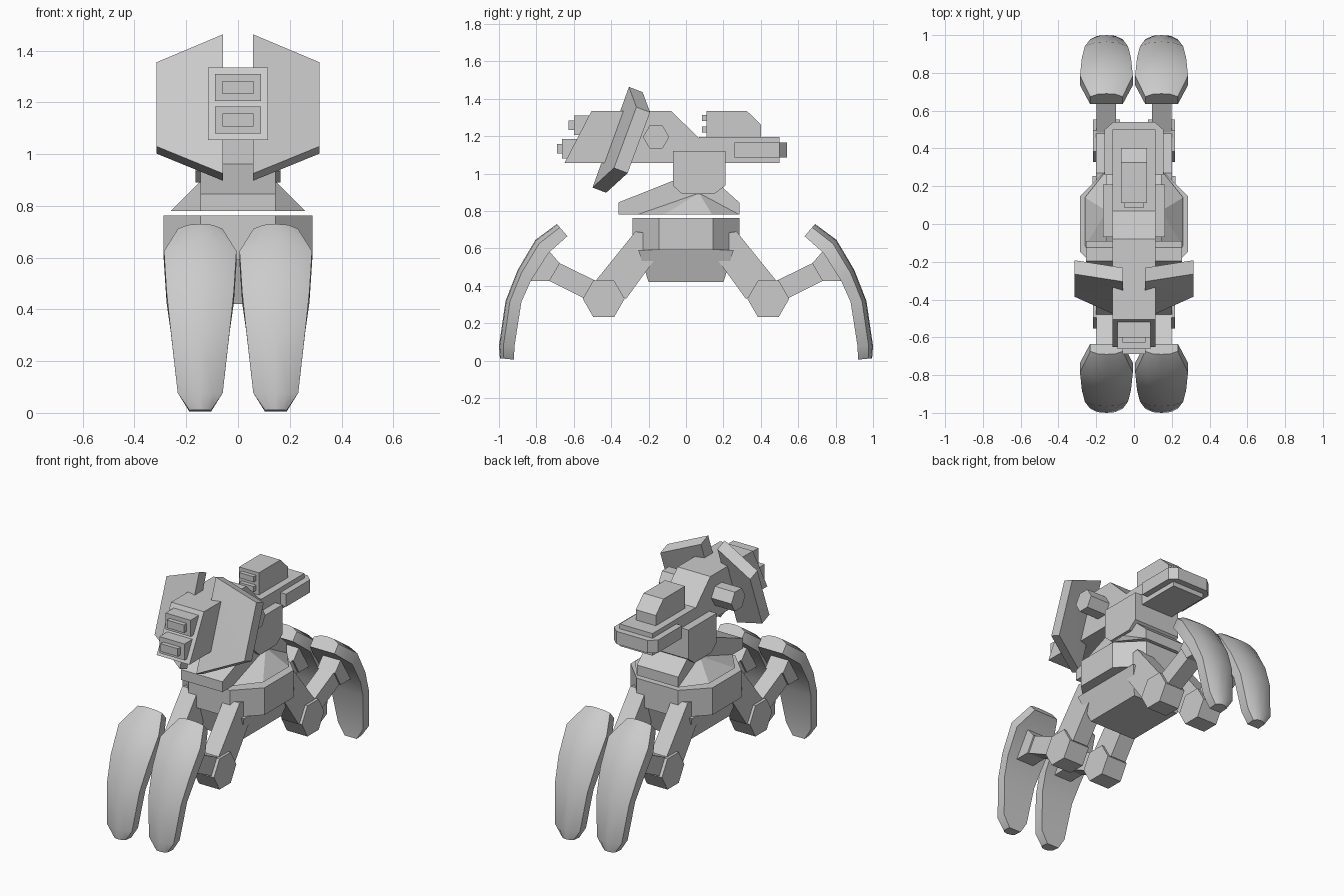
import bpy, bmesh, math
from mathutils import Vector

if "Cube" in bpy.data.objects:
    bpy.data.objects.remove(bpy.data.objects["Cube"])

grey = bpy.data.materials.new("light_grey")
grey.diffuse_color = (0.6, 0.6, 0.6, 1)
grey.use_nodes = True
grey.node_tree.nodes["Principled BSDF"].inputs["Base Color"].default_value = grey.diffuse_color


def finish(name, bm):
    bmesh.ops.recalc_face_normals(bm, faces=bm.faces)
    me = bpy.data.meshes.new(name)
    bm.to_mesh(me)
    bm.free()
    me.materials.append(grey)
    ob = bpy.data.objects.new(name, me)
    bpy.context.collection.objects.link(ob)
    return ob


def hull(name, pts):
    """Convex solid around a few corner points."""
    bm = bmesh.new()
    for p in pts:
        bm.verts.new(p)
    res = bmesh.ops.convex_hull(bm, input=bm.verts)
    bmesh.ops.delete(bm, geom=[v for v in bm.verts if not v.link_faces], context='VERTS')
    bmesh.ops.dissolve_limit(bm, angle_limit=0.01, verts=bm.verts, edges=bm.edges)
    return finish(name, bm)


def prism(name, profile, x0, x1):
    """Side profile (y, z) extruded along x."""
    bm = bmesh.new()
    face = bm.faces.new([bm.verts.new((x0, y, z)) for y, z in profile])
    ext = bmesh.ops.extrude_face_region(bm, geom=[face])
    bmesh.ops.translate(bm, vec=(x1 - x0, 0, 0),
                        verts=[g for g in ext['geom'] if isinstance(g, bmesh.types.BMVert)])
    return finish(name, bm)


def box(name, x, y0, y1, z0, z1):
    return prism(name, [(y0, z0), (y1, z0), (y1, z1), (y0, z1)], -x, x)


def hexagon(y, z, r):
    return [(y + r * math.cos(k * math.pi / 3), z + r * math.sin(k * math.pi / 3)) for k in range(6)]


def shin(name, sx, sy):
    """Curved, slightly domed leg shell lofted through a few rows."""
    # outer y, outer z, inner y, inner z, half width
    rows = [(.69, .73, .634, .665, .086), (.805, .645, .735, .575, .14),
            (.90, .484, .83, .425, .13), (.965, .318, .88, .313, .114),
            (1.0, .077, .917, .077, .087), (.995, .012, .92, .005, .042)]
    section = [(-1, 0), (-1, .72), (-.55, .95), (0, 1), (.55, .95), (1, .72), (1, 0)]
    bm = bmesh.new()
    rings = []
    for oy, oz, iy, iz, w in rows:
        rings.append([bm.verts.new((sx * .146 + u * w, sy * (iy + (oy - iy) * t), iz + (oz - iz) * t))
                      for u, t in section])
    n = len(section)
    for a, b in zip(rings, rings[1:]):
        for i in range(n):
            j = (i + 1) % n
            bm.faces.new((a[i], a[j], b[j], b[i]))
    bm.faces.new(rings[0])
    bm.faces.new(rings[-1])
    ob = finish(name, bm)
    bpy.ops.object.select_all(action='DESELECT')
    ob.select_set(True)
    bpy.context.view_layer.objects.active = ob
    bpy.ops.object.shade_smooth_by_angle(angle=math.radians(38))


# Four legs
for sx, side in ((-1, "left"), (1, "right")):
    for sy, end in ((-1, "front"), (1, "rear")):
        tag = f"{end}_{side}"
        shin(f"shin_{tag}", sx, sy)

        def leg(part, profile, w, cx=.146):
            prism(f"{part}_{tag}", [(sy * y, z) for y, z in profile], sx * cx - w, sx * cx + w)

        leg("thigh", [(.48, .43), (.27, .69), (.08, .66), (.32, .33)], .055)
        leg("knee_joint", hexagon(.44, .33, .112), .072)
        leg("lower_link", [(.47, .42), (.675, .52), (.73, .425), (.54, .33)], .052)
        leg("ankle_block", [(.745, .60), (.675, .52), (.73, .425), (.83, .425), (.87, .48)], .062)

# Lower hull: belly and octagonal ring
hull("belly", [(s * x, t * y, z) for s in (-1, 1) for t in (-1, 1)
               for x, y, z in ((.165, .2, .42), (.22, .255, .59))])
hull("hull_ring", [(s * x, t * y, z) for s in (-1, 1) for t in (-1, 1) for z in (.59, .762)
                   for x, y in ((.287, .145), (.145, .287))])

# Upper deck with sloping side flanges
prism("upper_deck", [(-.362, .78), (.285, .78), (.285, .845), (.19, .93), (.14, .965),
                     (-.06, .965), (-.362, .845)], -.145, .145)
for s, side in ((-1, "left"), (1, "right")):
    hull(f"deck_flange_{side}", [(s * x, y, z) for x, y, z in (
        (.145, .07, .895), (.1, .07, .895), (.26, -.12, .78), (.26, .14, .78),
        (.145, -.26, .78), (.1, -.26, .78), (.145, .285, .78), (.1, .285, .78))])

# Neck and head
prism("neck", [(-.07, 1.12), (.21, 1.12), (.21, .935), (.15, .89), (-.02, .89), (-.07, .935)],
      -.165, .165)
prism("head", [(-.65, 1.055), (-.505, 1.335), (-.08, 1.335), (.13, 1.13), (.13, 1.055)],
      -.115, .115)
prism("shield_pivot", hexagon(-.16, 1.195, .07), -.255, .255)

# Stepped lamps on the sloping head front
for tag, z, y in (("upper", 1.258, -.60), ("lower", 1.132, -.662)):
    box(f"lamp_frame_{tag}", .088, y, y + .12, z - .052, z + .052)
    box(f"lamp_core_{tag}", .06, y - .027, y + .02, z - .025, z + .025)

# Swept, tilted shields
for s, side in ((-1, "left"), (1, "right")):
    front = [(.058, -.305, 1.463), (.315, -.265, 1.355), (.315, -.385, 1.03), (.058, -.50, .925)]
    hull(f"shield_{side}", [(s * x, y + dy, z + dz) for x, y, z in front
                            for dy, dz in ((0, 0), (.073, -.028))])

# Rear weapon pod
box("pod_core", .115, .07, .5, 1.055, 1.195)
hull("pod_rim", [(s * x, y, z) for s in (-1, 1) for z in (1.085, 1.165)
                 for x, y in ((.155, .26), (.155, .5), (.11, .54))])
prism("pod_housing", [(.11, 1.19), (.11, 1.335), (.325, 1.335), (.402, 1.26), (.402, 1.19)],
      -.07, .07)
for tag, z in (("upper", 1.297), ("lower", 1.235)):
    box(f"pod_vent_{tag}", .05, .085, .13, z - .017, z + .017)
